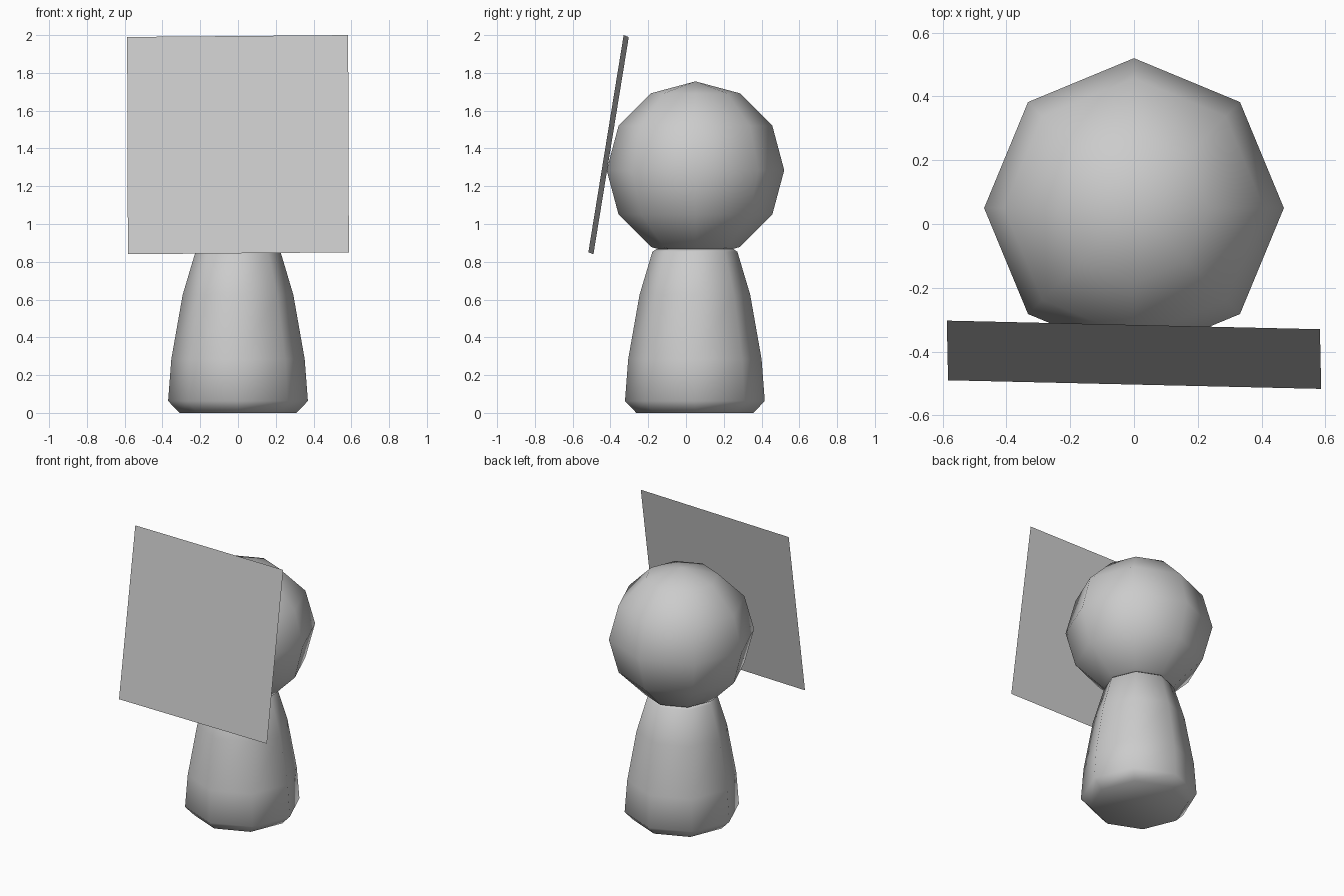
import bpy
import bmesh
import math
from mathutils import Vector

if "Cube" in bpy.data.objects:
    bpy.data.objects.remove(bpy.data.objects["Cube"])

SIDES = 8
CENTRE_Y = 0.05


def add_object(name, bm, smooth=True):
    mesh = bpy.data.meshes.new(name)
    for face in bm.faces:
        face.smooth = smooth
    bm.to_mesh(mesh)
    bm.free()
    obj = bpy.data.objects.new(name, mesh)
    bpy.context.collection.objects.link(obj)
    return obj


# Tapered body: eight-sided lathe of (radius, height) with closed ends
profile = [(0.31, 0.0), (0.37, 0.063), (0.353, 0.285),
           (0.293, 0.625), (0.225, 0.853), (0.205, 0.867)]
bm = bmesh.new()
rings = []
for r, z in profile:
    angles = [2 * math.pi * i / SIDES for i in range(SIDES)]
    rings.append([bm.verts.new((r * math.cos(a), r * math.sin(a), z)) for a in angles])
for low, high in zip(rings, rings[1:]):
    for i in range(SIDES):
        j = (i + 1) % SIDES
        bm.faces.new((low[i], low[j], high[j], high[i]))
bm.faces.new(rings[0][::-1])
bm.faces.new(rings[-1])
body = add_object("body", bm)
body.location = (0, CENTRE_Y - 0.003, 0)

# Round low-poly head
bm = bmesh.new()
bmesh.ops.create_uvsphere(bm, u_segments=SIDES, v_segments=6, radius=0.47)
head = add_object("head", bm)
head.location = (0, CENTRE_Y, 1.285)

# Thin face panel, leaning back and turned slightly
centre = Vector((0, -0.41, 1.42))
half_u = Vector((0.585, -0.0135, 0.005))
half_v = Vector((-0.002, 0.0935, 0.575))
bm = bmesh.new()
corners = [(-1, -1), (1, -1), (1, 1), (-1, 1)]
bm.faces.new([bm.verts.new(centre + half_u * u + half_v * v) for u, v in corners])
add_object("face_panel", bm, smooth=False)
